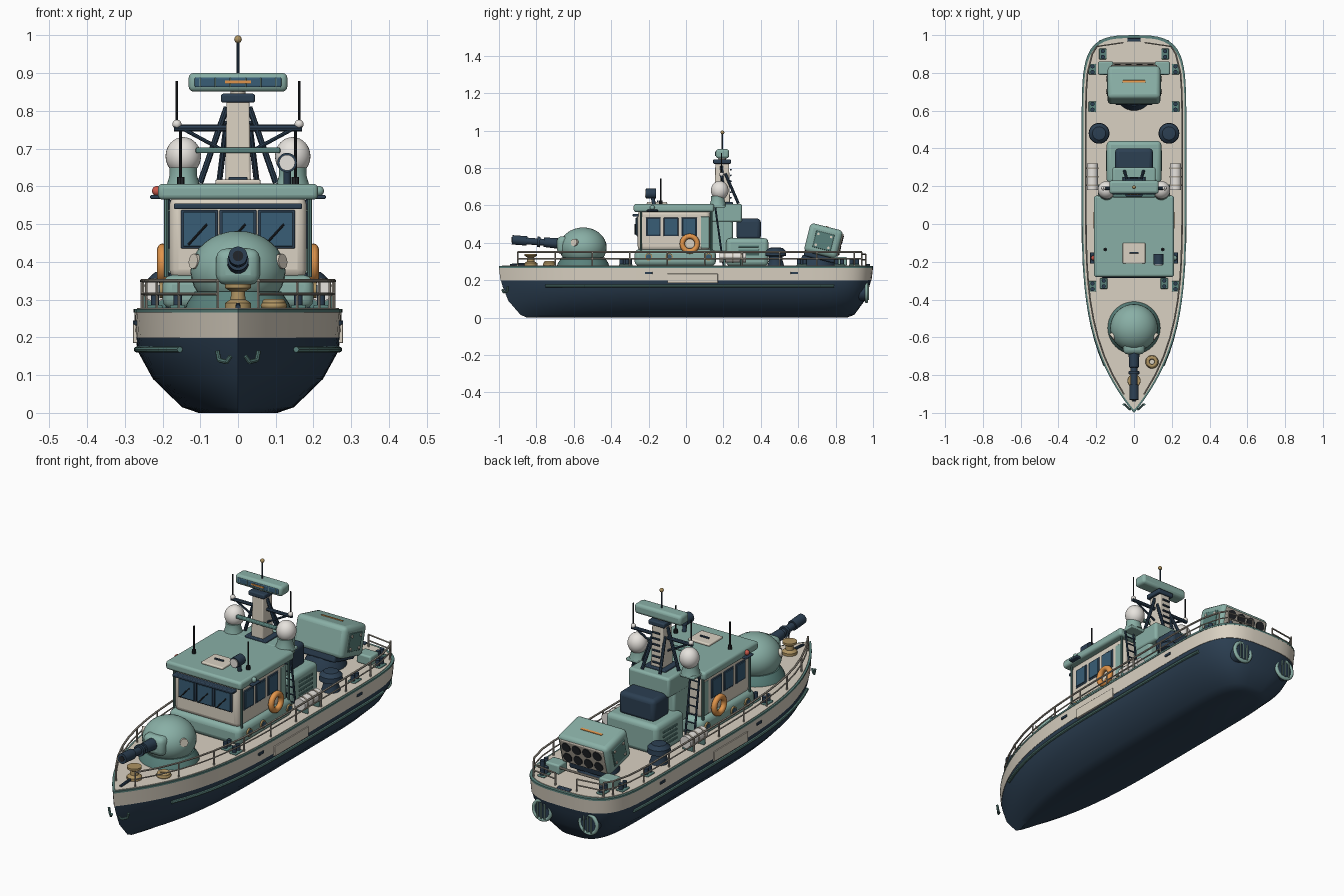
import bpy, bmesh, math
from mathutils import Vector, Matrix

if "Cube" in bpy.data.objects:
    bpy.data.objects.remove(bpy.data.objects["Cube"])

COL = dict(teal=(.25, .43, .38), dark_teal=(.1, .22, .2), navy=(.025, .05, .085), cream=(.7, .64, .54),
           white=(.8, .77, .73), glass=(.04, .11, .18), orange=(.75, .3, .07), brass=(.42, .29, .12),
           black=(.015, .018, .022), red=(.6, .1, .07), rail=(.42, .38, .32))
MAT = {}
for k, c in COL.items():
    MAT[k] = bpy.data.materials.new(k)
    MAT[k].diffuse_color = (*c, 1)


def finish(name, bm, mat, bevel=0, loc=(0, 0, 0), rot=(0, 0, 0)):
    bmesh.ops.recalc_face_normals(bm, faces=bm.faces)
    me = bpy.data.meshes.new(name)
    bm.to_mesh(me)
    bm.free()
    ob = bpy.data.objects.new(name, me)
    bpy.context.collection.objects.link(ob)
    ob.location, ob.rotation_euler = loc, rot
    me.materials.append(MAT[mat])
    if bevel:
        m = ob.modifiers.new("bevel", 'BEVEL')
        m.width, m.segments = bevel, 3
    bpy.ops.object.select_all(action='DESELECT')
    ob.select_set(True)
    bpy.context.view_layer.objects.active = ob
    bpy.ops.object.shade_smooth_by_angle(angle=math.radians(35))
    return ob


def box(name, x, y, z, mat, bevel=.004, rot=(0, 0, 0), taper=1):
    """Box from (min, max) ranges; taper narrows the top."""
    bm = bmesh.new()
    bmesh.ops.create_cube(bm, size=1)
    for v in bm.verts:
        k = taper if v.co.z > 0 else 1
        v.co = (v.co.x * (x[1] - x[0]) * k, v.co.y * (y[1] - y[0]) * k, v.co.z * (z[1] - z[0]))
    return finish(name, bm, mat, bevel, (sum(x) / 2, sum(y) / 2, sum(z) / 2), rot)


def rods(name, segs, mat, n=8):
    """Cylinders or cones between points: (a, b, r) or (a, b, r1, r2)."""
    bm = bmesh.new()
    for s in segs:
        a, b = Vector(s[0]), Vector(s[1])
        d = b - a
        m = Matrix.Translation((a + b) / 2) @ d.to_track_quat('Z', 'Y').to_matrix().to_4x4()
        bmesh.ops.create_cone(bm, cap_ends=True, segments=n, radius1=s[2], radius2=s[-1], depth=d.length, matrix=m)
    return finish(name, bm, mat)


def path(pts, r):
    return [(a, b, r) for a, b in zip(pts, pts[1:])]


def lathe(name, prof, mat, loc, n=32, rot=(0, 0, 0)):
    bm = bmesh.new()
    vs = [bm.verts.new((r, 0, z)) for r, z in prof]
    es = [bm.edges.new(e) for e in zip(vs, vs[1:])]
    bmesh.ops.spin(bm, geom=vs + es, axis=(0, 0, 1), cent=(0, 0, 0), steps=n, angle=2 * math.pi)
    bmesh.ops.remove_doubles(bm, verts=bm.verts, dist=1e-5)
    return finish(name, bm, mat, 0, loc, rot)


def ball(name, loc, r, mat, sz=1):
    p = [(r * math.cos(a), r * sz * math.sin(a)) for a in [math.pi * (i / 16 - .5) for i in range(17)]]
    return lathe(name, p, mat, loc)


def ring(name, loc, R, r, mat, rot=(0, 0, 0)):
    p = [(R + r * math.cos(i * math.pi / 6), r * math.sin(i * math.pi / 6)) for i in range(13)]
    return lathe(name, p, mat, loc, 28, rot)


# Hull: lofted plan outlines
def half(y):
    if y < .2:
        return .275 * (1 - ((.2 - y) / 1.2) ** 3.6)
    return .275 * max(0, 1 - ((y - .2) / .8) ** 8) ** (1 / 3.2)


YS = [-math.cos(math.pi * i / 48) for i in range(49)]


def loft(name, levels, mat):
    bm = bmesh.new()
    loops = []
    for z, w, b, s in levels:
        pts = [(half(y), y) for y in YS] + [(-half(y), y) for y in YS[-2:0:-1]]
        loops.append([bm.verts.new((x * w, b + (y + 1) / 2 * (s - b), z)) for x, y in pts])
    for A, B in zip(loops, loops[1:]):
        for i in range(len(A)):
            j = (i + 1) % len(A)
            bm.faces.new((A[i], A[j], B[j], B[i]))
    bm.faces.new(loops[0])
    bm.faces.new(loops[-1])
    return finish(name, bm, mat)


loft("lower_hull", [(0, .38, -.85, .86), (.015, .54, -.885, .9), (.09, .82, -.95, .955), (.165, .97, -.98, .98),
                    (.2, .985, -.99, .99)], 'navy')
loft("upper_hull", [(.198, .99, -.992, .992), (.268, 1, -1, 1)], 'cream')
loft("deck_edge", [(.266, 1.008, -1, 1), (.275, 1.008, -1, 1)], 'dark_teal')
loft("deck", [(.27, .975, -.985, .985), (.278, .975, -.985, .985)], 'cream')

for s in (-1, 1):
    # Rub strake, name plate and scuppers
    rods("rub_strake", path([(s * (half(y) * .965 + .003), y, .168) for y in [-.75 + .07 * i for i in range(23)]], .008), 'dark_teal')
    box("side_plate", (s * .272 - .006, s * .272 + .006), (-.1, .17), (.185, .235), 'cream', .002)
    for y in (-.2, .58):
        box("scupper", (s * half(y) - .004, s * half(y) + .004), (y - .02, y + .02), (.232, .245), 'navy', .002)
    rods("anchor", path([(s * .02, -.982, .15), (s * .03, -.975, .135), (s * .05, -.955, .14), (s * .055, -.955, .165)], .006), 'dark_teal')
    # Railings
    ys = [-.9 + .1 * i for i in range(19)] + [.94]
    rail = lambda y, z: (s * max(half(y) - .02, .01), y, z)
    R = path([rail(y, .35) for y in ys], .005) + path([rail(y, .315) for y in ys], .0035)
    R += [(rail(y, .27), rail(y, .35), .004) for y in ys[::2] + [.94]]
    R += [((s * .06, .96, .27), (s * .06, .96, .34), .004)]
    R += [((s * .06, .96, z), rail(.94, z), .004) for z in (.31, .34)]
    rods("side_railing", R, 'rail', 6)
    # Mooring bollards
    for x, y in ((.22, .82), (.22, .62), (.22, -.33), (.16, -.315), (.165, .9)):
        box("bollard_plate", (s * x - .02, s * x + .02), (y - .028, y + .028), (.276, .286), 'dark_teal')
        rods("bollards", [((s * x, y + d, .28), (s * x, y + d, .315), .011) for d in (-.015, .015)], 'navy', 12)
    # Life rafts in cradles
    rods("life_raft", [((s * .22, .18, .325), (s * .22, .32, .325), .03)], 'white', 20)
    rods("raft_bands", [((s * .22, y, .325), (s * .22, y + .01, .325), .032) for y in (.2, .245, .29)], 'rail', 20)
    for y in (.2, .29):
        box("raft_cradle", (s * .22 - .03, s * .22 + .03), (y, y + .012), (.276, .315), 'dark_teal')
    # Mushroom vents
    lathe("deck_vent", [(0, 0), (.045, 0), (.035, .035), (.035, .05), (.055, .055), (.053, .08), (.035, .097), (0, .1)], 'navy', (s * .185, .48, .276))
    # Stern lockers and water jets
    box("stern_locker", (s * .15 - .04, s * .15 + .04), (.79, .86), (.276, .325), 'teal', .008)
    ring("jet_ring", (s * .13, .965, .135), .048, .009, 'teal', (math.pi / 2, 0, 0))
    rods("jet_nozzle", [((s * .13, .9, .135), (s * .13, .968, .135), .045)], 'navy', 24)
    rods("jet_grille", [((s * .13 + d, .975, .095), (s * .13 + d, .975, .175), .004) for d in (-.02, 0, .02)], 'teal')
    # Side fittings on the deckhouse
    ring("life_ring", (s * .2, .02, .395), .04, .014, 'orange', (0, math.pi / 2, 0))
    for y in (-.2, -.09, .12):
        rods("porthole", [((s * .195, y, .325), (s * .208, y, .325), .02)], 'brass', 16)
        rods("porthole_glass", [((s * .2, y, .325), (s * .21, y, .325), .014)], 'glass', 16)
    for y0, y1 in ((-.215, -.135), (-.12, -.04), (-.025, .06)):
        box("side_window_frame", (s * .18 - .005, s * .18 + .005), (y0, y1), (.435, .535), 'navy')
        box("side_window", (s * .184 - .005, s * .184 + .005), (y0 + .007, y1 - .007), (.442, .528), 'glass', .002)
    box("cabin_door", (s * .178 - .006, s * .178 + .006), (.08, .125), (.37, .54), 'teal', .003)
    # Ladder to the roof
    L = [((s * .16 + d, .2, .28), (s * .16 + d, .155, .6), .005) for d in (-.025, .025)]
    L += [((s * .16 - .025, .2 - .045 * t, .28 + .32 * t), (s * .16 + .025, .2 - .045 * t, .28 + .32 * t), .004) for t in [i / 8 for i in range(1, 8)]]
    rods("roof_ladder", L, 'navy', 6)
    rods("roof_supports", [((s * .19, y, .36), (s * .19, y, .57), .006) for y in (-.24, .135)], 'dark_teal')
    # Roof antennas, navigation lights, radomes
    rods("whip_antenna", [((s * .152, -.135, .6), (s * .152, -.135, .745), .004), ((s * .152, -.135, .6), (s * .152, -.135, .625), .01)], 'black')
    box("nav_light_shelf", (s * .215 - .018, s * .215 + .018), (-.21, -.15), (.567, .577), 'navy')
    ball("nav_light", (s * .215, -.18, .588), .013, 'red' if s < 0 else 'teal')
    lathe("radome_base", [(0, 0), (.045, 0), (.036, .03), (.036, .05), (0, .05)], 'teal', (s * .145, .17, .6))
    ball("radome", (s * .145, .18, .68), .047, 'white', 1.08)
    # Mast legs and yard ends
    rods("mast_struts", [((s * .03, .19, .81), (s * .1, .2, .61), .008), ((s * .15, .19, .755), (s * .03, .19, .69), .005),
                         ((s * .03, .21, .77), (s * .05, .28, .61), .008)], 'navy')
    ball("yard_ball", (s * .162, .19, .765), .012, 'white')
    rods("yard_antenna", [((s * .162, .19, .765), (s * .162, .19, .88), .003)], 'black')

# Dome turret and gun
lathe("turret_base", [(0, 0), (.14, 0), (.135, .015), (.115, .045), (0, .045)], 'dark_teal', (0, -.55, .276), 40)
ball("turret_dome", (0, -.55, .375), .126, 'teal', .85)
for s in (-1, 1):
    rods("turret_hatch", [((s * .105, -.59, .4), (s * .119, -.6, .402), .02)], 'cream', 16)
box("gun_mantlet", (-.058, .058), (-.69, -.6), (.34, .435), 'teal', .025)
rods("gun_barrel", [((0, -.66, .395), (0, -.76, .403), .03, .025), ((0, -.74, .401), (0, -.92, .415), .018),
                    ((0, -.85, .41), (0, -.93, .416), .025), ((0, -.78, .404), (0, -.795, .405), .028)], 'navy', 20)
rods("gun_bore", [((0, -.92, .415), (0, -.933, .416), .014)], 'black', 16)

# Foredeck: capstan, rope coil, chain
lathe("capstan", [(0, 0), (.035, 0), (.035, .015), (.02, .025), (.018, .045), (.034, .055), (.034, .065), (0, .065)], 'brass', (0, -.83, .276))
for i in range(2):
    ring("rope_coil", (.095, -.73, .284 + .009 * i), .026 - .004 * i, .009, 'brass')
rods("anchor_chain", path([(0, -.86, .285), (0, -.9, .284), (0, -.94, .28)], .007), 'navy')

# Deckhouse and wheelhouse
box("lower_deckhouse", (-.2, .2), (-.275, .16), (.276, .365), 'teal', .025)
box("wheelhouse", (-.182, .182), (-.258, .13), (.355, .575), 'cream', .025)
box("window_band_visor", (-.17, .17), (-.285, -.24), (.54, .555), 'navy')
for i in (-1, 0, 1):
    box("front_window_frame", (i * .102 - .049, i * .102 + .049), (-.265, -.25), (.435, .538), 'navy')
    box("front_window", (i * .102 - .043, i * .102 + .043), (-.27, -.255), (.441, .532), 'glass', .002)
    rods("wiper", [((i * .102 - .03, -.273, .445), (i * .102 + .02, -.273, .5), .003)], 'black')
box("roof", (-.212, .212), (-.28, .15), (.565, .607), 'teal', .012)
box("roof_hatch", (-.06, .06), (-.21, -.1), (.605, .618), 'cream', .005)
box("hatch_handle", (-.025, .025), (-.155, -.147), (.617, .625), 'navy', .002)

# Searchlight
rods("searchlight", [((.13, -.17, .6), (.13, -.18, .65), .01), ((.13, -.215, .663), (.13, -.16, .663), .026)], 'navy', 20)
rods("searchlight_lens", [((.13, -.219, .663), (.13, -.2, .663), .021)], 'white', 20)

# Mast block, mast and radar
box("mast_trunk", (-.11, .11), (.11, .25), (.35, .53), 'teal', .012)
box("mast_block", (-.115, .115), (.13, .3), (.51, .608), 'teal', .012)
box("radome_shelf", (-.19, .19), (.13, .21), (.588, .603), 'teal')
box("mast_foot", (-.06, .06), (.14, .25), (.6, .618), 'navy')
box("mast", (-.034, .034), (.152, .235), (.61, .83), 'cream', .005, taper=.88)
rods("mast_rungs", [((-.02, .24, z), (.02, .24, z), .005) for z in [.64 + .03 * i for i in range(6)]], 'navy')
rods("main_yard", [((-.17, .19, .755), (.17, .19, .755), .009)], 'navy')
box("lower_yard", (-.112, .112), (.14, .16), (.688, .703), 'dark_teal')
box("mast_cap", (-.045, .045), (.145, .24), (.822, .846), 'navy', .006)
rods("radar_pivot", [((0, .195, .84), (0, .195, .86), .02)], 'cream', 16)
box("radar", (-.131, .131), (.16, .23), (.851, .901), 'teal', .014)
box("radar_face", (-.115, .115), (.157, .17), (.863, .889), 'glass')
box("radar_label", (-.035, .035), (.154, .17), (.873, .881), 'orange', .001)
rods("radar_ribs", [((x, .157, .864), (x, .157, .888), .002) for x in [-.1 + .04 * i for i in range(6)]], 'teal')
rods("top_pole", [((0, .195, .9), (0, .195, .99), .004)], 'navy')
ball("top_light", (0, .195, .99), .01, 'brass')

# Engine housing aft
box("engine_housing", (-.145, .145), (.215, .44), (.276, .425), 'teal', .022)
box("exhaust_box", (-.1, .1), (.27, .4), (.415, .53), 'navy', .02)
for s in (-1, 1):
    for i in range(4):
        box("housing_louvre", (s * .145 - .004, s * .145 + .004), (.28, .39), (.31 + .022 * i, .32 + .022 * i), 'dark_teal', .002)

# Tilted rear launcher
lathe("launcher_base", [(0, 0), (.1, 0), (.095, .02), (.075, .06), (0, .06)], 'navy', (0, .7, .276))
tilt = math.radians(-14)
box("launcher_yoke", (-.1, .1), (.63, .8), (.31, .35), 'navy', .01, (tilt, 0, 0))
M = Matrix.Translation((0, .735, .41)) @ Matrix.Rotation(tilt, 4, 'X')


def local_box(name, x, y, z, mat, bevel):
    ob = box(name, x, y, z, mat, bevel)
    ob.matrix_world = M @ Matrix.Translation(ob.location)


local_box("launcher_box", (-.14, .14), (-.09, .09), (-.078, .078), 'teal', .022)
local_box("launcher_panel", (-.122, .122), (.085, .096), (-.062, .062), 'rail', .004)
local_box("launcher_label", (-.06, .06), (-.005, .007), (.075, .081), 'orange', .001)
tubes = [(-.087 + .058 * i, z) for i in range(4) for z in (-.029, .029)]
rods("launcher_tubes", [(M @ Vector((x, .09, z)), M @ Vector((x, .1, z)), .024) for x, z in tubes], 'black', 20)
for s in (-1, 1):
    local_box("launcher_side_panel", (s * .14 - .004, s * .14 + .004), (-.05, .05), (-.045, .045), 'dark_teal', .003)
    rods("launcher_side_bolts", [(M @ Vector((s * .14, y, z)), M @ Vector((s * .148, y, z)), .007) for y in (-.035, .035) for z in (-.03, .03)], 'cream', 10)
rods("stern_bar", [((-.11, .85, .31), (.11, .85, .31), .006)], 'rail')
box("stern_fairlead", (-.035, .035), (.965, .985), (.276, .287), 'navy')

for m in bpy.data.materials:
    if m.users and not m.is_grease_pencil:
        m.use_nodes = True
        m.node_tree.nodes["Principled BSDF"].inputs["Base Color"].default_value = m.diffuse_color
